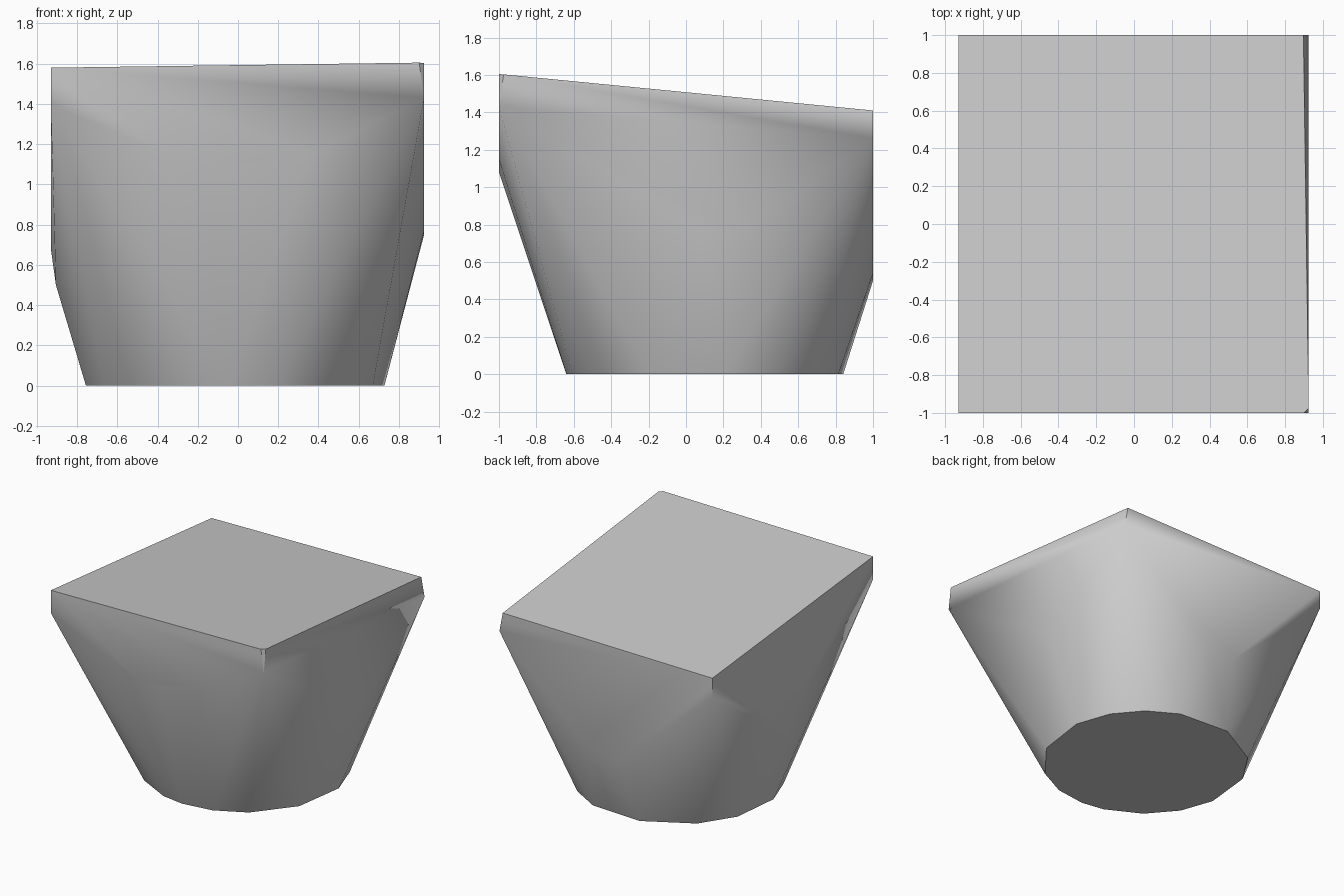
import bpy, bmesh, math

cube = bpy.data.objects.get("Cube")
if cube:
    bpy.data.objects.remove(cube, do_unlink=True)

stone = bpy.data.materials.new("plain grey")
stone.use_nodes = True
GREY = (0.6, 0.6, 0.6, 1.0)
stone.diffuse_color = GREY
stone.node_tree.nodes["Principled BSDF"].inputs["Base Color"].default_value = GREY


def top_point(x, y):
    """Point on the tilted top plane."""
    return (x, y, 1.495 + 0.0137 * x - 0.0975 * y)


# Round foot with uneven facets
foot = []
for angle in (8, 30, 50, 70, 103, 135, 159, 189, 210, 231, 254, 268, 287, 307, 336):
    a = math.radians(angle)
    foot.append((-0.015 + 0.75 * math.cos(a), 0.11 + 0.75 * math.sin(a), 0))

# Top outline with one clipped corner
top = [top_point(x, y) for x, y in
       ((-0.93, -1), (0.9, -1), (0.925, -0.975), (0.897, 1), (-0.93, 1))]

# Lower ends of the four upright corners
corners = [(-0.93, -1, 1.4), (0.925, -1, 1.43), (0.925, 1, 1.26), (-0.93, 1, 1.24)]

# Lowest reach of each flat wall
walls = [(-0.2, -1, 1.08), (0.02, -1, 1.08), (0.36, -1, 1.15),
         (0.925, 0.1, 0.77), (0.925, 0.28, 0.75),
         (-0.1, 1, 0.5), (0.15, 1, 0.54),
         (-0.93, 0.1, 0.68), (-0.905, 0.0, 0.5)]

# Faceted body wrapped around the sections
bm = bmesh.new()
for point in foot + top + corners + walls:
    bm.verts.new(point)
hull = bmesh.ops.convex_hull(bm, input=bm.verts)
loose = [v for v in bm.verts if not v.link_faces]
bmesh.ops.delete(bm, geom=loose, context='VERTS')
bmesh.ops.dissolve_limit(bm, angle_limit=math.radians(0.5),
                         verts=bm.verts, edges=bm.edges)
bmesh.ops.recalc_face_normals(bm, faces=bm.faces)
mesh = bpy.data.meshes.new("tapered_block")
bm.to_mesh(mesh)
bm.free()
mesh.materials.append(stone)

block = bpy.data.objects.new("tapered_block", mesh)
bpy.context.collection.objects.link(block)
bpy.context.view_layer.objects.active = block
block.select_set(True)
bpy.ops.object.shade_smooth_by_angle(angle=math.radians(35))
